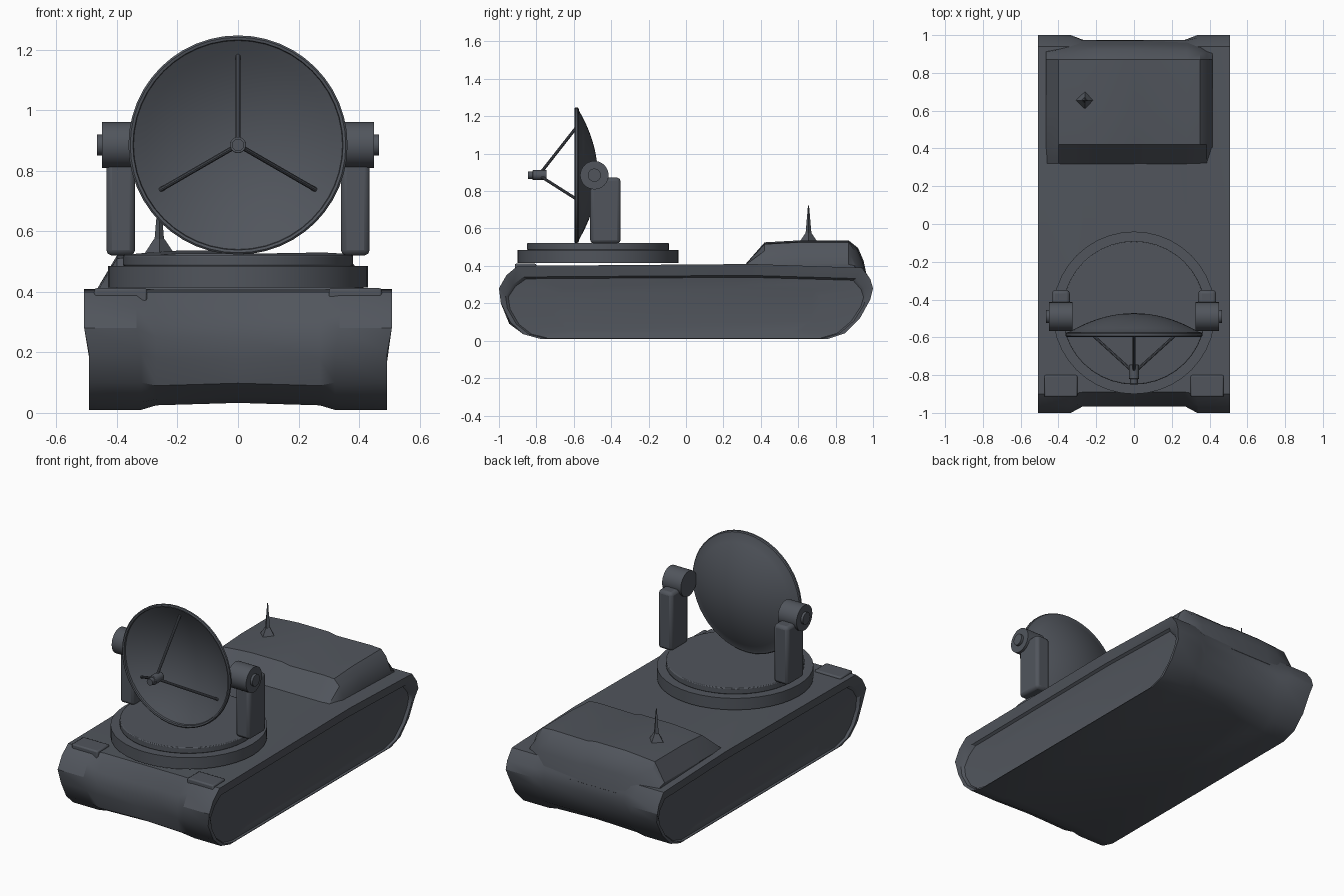
import bpy, bmesh, math
from mathutils import Vector, Matrix

cube = bpy.data.objects.get("Cube")
if cube:
    bpy.data.objects.remove(cube, do_unlink=True)

grey = bpy.data.materials.new("slate grey paint")
grey.use_nodes = True
COLOUR = (0.082, 0.091, 0.108, 1)
grey.diffuse_color = COLOUR
grey.node_tree.nodes["Principled BSDF"].inputs["Base Color"].default_value = COLOUR


def finish(name, bm, angle=30, bevel=0):
    """Turn a bmesh into a named, shaded object."""
    bmesh.ops.recalc_face_normals(bm, faces=bm.faces[:])
    me = bpy.data.meshes.new(name)
    bm.to_mesh(me)
    bm.free()
    me.materials.append(grey)
    ob = bpy.data.objects.new(name, me)
    bpy.context.collection.objects.link(ob)
    if bevel:
        mod = ob.modifiers.new("bevel", "BEVEL")
        mod.width, mod.segments = bevel, 2
    bpy.ops.object.select_all(action="DESELECT")
    ob.select_set(True)
    bpy.context.view_layer.objects.active = ob
    bpy.ops.object.shade_smooth_by_angle(angle=math.radians(angle))
    return ob


def loft(name, rings, angle=30):
    """Skin a row of equal-length closed rings and cap both ends."""
    bm = bmesh.new()
    rows = [[bm.verts.new(p) for p in ring] for ring in rings]
    n = len(rows[0])
    for a, b in zip(rows, rows[1:]):
        for i in range(n):
            j = (i + 1) % n
            bm.faces.new((a[i], a[j], b[j], b[i]))
    bm.faces.new(rows[0])
    bm.faces.new(rows[-1])
    return finish(name, bm, angle)


def box(name, lo, hi, bevel=0):
    bm = bmesh.new()
    lo, hi = Vector(lo), Vector(hi)
    bmesh.ops.create_cube(bm, size=1, matrix=Matrix.Translation((lo + hi) / 2)
                          @ Matrix.Diagonal((*(hi - lo), 1)))
    return finish(name, bm, 30, bevel)


def rod(name, a, b, r1, r2=None, sides=32, bevel=0):
    """Cylinder or cone from point a to point b."""
    a, b = Vector(a), Vector(b)
    bm = bmesh.new()
    turn = (b - a).to_track_quat("Z", "Y").to_matrix().to_4x4()
    bmesh.ops.create_cone(bm, cap_ends=True, segments=sides, radius1=r1,
                          radius2=r1 if r2 is None else r2, depth=(b - a).length,
                          matrix=Matrix.Translation((a + b) / 2) @ turn)
    return finish(name, bm, 30, bevel)


# Hull: track pods on both sides, joined by a slightly recessed middle
track = [(-.90, .40), (-.96, .35), (-1, .28), (-.99, .2), (-.94, .1), (-.87, .035),
         (-.78, .01), (.76, .01), (.85, .04), (.93, .12), (.985, .22), (1, .28),
         (.985, .33), (.94, .39), (.35, .41)]
middle = [(-.89, .40), (-.95, .31), (-.965, .25), (-.965, .18), (-.945, .09), (-.87, .045),
          (-.78, .025), (.76, .025), (.85, .05), (.92, .11), (.96, .2), (.975, .27),
          (.97, .33), (.93, .41), (.35, .41)]


def flank(sign, x, scale=1.0, height=1.0):
    """Track outline at width x, flaring out under the fender."""
    return [(sign * (x + (.015 if z > .25 and scale == 1 else 0)), y * scale,
             .01 + (z - .01) * height + (1 - scale) * .1) for y, z in track]


def side(sign):
    return [flank(sign, .468, .72, .62), flank(sign, .478, .95, .81),
            flank(sign, .493, .965, .84), flank(sign, .493),
            flank(sign, .32),
            [(sign * .27, y, z) for y, z in middle]]


centre = [[(0, y, z + (.008 if z < .1 else 0)) for y, z in middle]]
loft("hull", side(-1) + centre + side(1)[::-1], 28)

# Raised engine deck at the rear, sloping down on every side
deck = [(.31, .40), (.42, .52), (.6, .53), (.87, .53), (.92, .49), (.95, .42),
        (.972, .32), (.9, .25), (.4, .25)]


def deck_ring(x, rise=0, squash=1.0, pull=0):
    return [(x, y - (pull if y > .9 else 0),
             .40 + (z - .40) * squash + rise if z > .4 else z) for y, z in deck]


loft("engine_deck", [deck_ring(-.465, 0, .08, .04), deck_ring(-.40, -.01, 1, .03),
                     deck_ring(-.29, 0, 1, .005), deck_ring(-.2, .006), deck_ring(0, .006),
                     deck_ring(.05, -.004), deck_ring(.28, 0, 1, .005),
                     deck_ring(.35, -.004, 1, .02), deck_ring(.385, -.01, .75, .04),
                     deck_ring(.415, 0, .08, .05)], 30)

# Fender blocks above the front of each track
for s, word in ((-1, "right"), (1, "left")):
    xs = sorted((s * .30, s * .475))
    box(word + "_fender_block", (xs[0], -.915, .355), (xs[1], -.80, .412), .008)

# Turntable: wide ring with a smaller platform on top
HUB_Y = -.47
rod("turntable_ring", (0, HUB_Y, .415), (0, HUB_Y, .485), .43, sides=40)
rod("turntable_platform", (0, HUB_Y, .485), (0, HUB_Y, .522), .38, sides=40, bevel=.005)

# Support posts with pivots on each side of the dish
AXIS_Z = .885
for s, word in ((-1, "right"), (1, "left")):
    xs = sorted((s * .34, s * .435))
    box(word + "_post", (xs[0], -.512, .52), (xs[1], -.35, .872), .018)
    rod(word + "_pivot", (s * .325, -.49, AXIS_Z), (s * .45, -.49, AXIS_Z), .076)
    rod(word + "_pivot_cap", (s * .44, -.49, AXIS_Z), (s * .465, -.49, AXIS_Z), .035)

# Dish: bowl profile (radius, y) spun about the forward axis
RADIUS, STEPS = .345, 9
back = [(RADIUS * i / STEPS, -.472 - .1 * (i / STEPS) ** 2) for i in range(STEPS + 1)]
inside = [(r, y - .012) for r, y in back[::-1]]
rim = [(.357, -.574), (.362, -.58), (.362, -.592), (.356, -.597), (.347, -.595)]
bm = bmesh.new()
chain = [bm.verts.new((r, y, 0)) for r, y in back + rim + inside]
edges = [bm.edges.new(pair) for pair in zip(chain, chain[1:])]
bmesh.ops.spin(bm, geom=chain + edges, cent=(0, 0, 0), axis=(0, 1, 0),
               angle=math.tau, steps=48, use_duplicate=False)
bmesh.ops.remove_doubles(bm, verts=bm.verts[:], dist=.0005)
bmesh.ops.translate(bm, verts=bm.verts[:], vec=(0, 0, AXIS_Z))
finish("dish", bm, 35)

# Feed horn held by three struts
rod("feed_horn", (0, -.82, AXIS_Z), (0, -.745, AXIS_Z), .027, sides=20, bevel=.003)
rod("feed_tip", (0, -.845, AXIS_Z), (0, -.815, AXIS_Z), .02, sides=20)
for k in range(3):
    t = math.radians(90 + 120 * k)
    c, s = math.cos(t), math.sin(t)
    rod("feed_strut_%d" % (k + 1), (.015 * c, -.775, AXIS_Z + .015 * s),
        (.295 * c, -.555, AXIS_Z + .295 * s), .008, sides=10)

# Whip antenna on the engine deck
AX, AY = -.26, .655
rod("antenna_base", (AX, AY, .525), (AX, AY, .575), .05, .017, sides=4)
rod("antenna_whip", (AX, AY, .57), (AX, AY, .722), .016, .003, sides=4)
